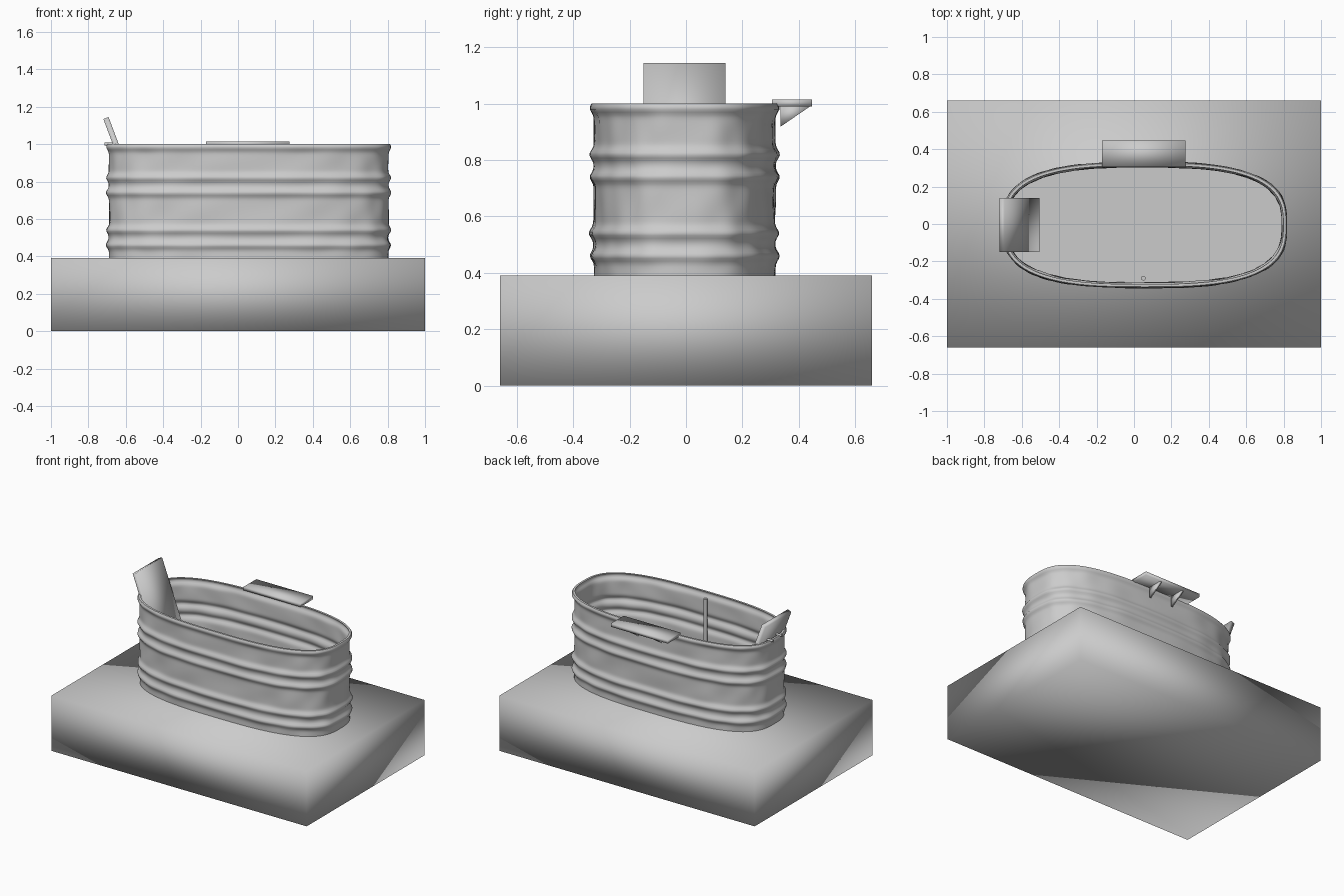
import bpy, bmesh, math
from mathutils import Vector

cube = bpy.data.objects.get("Cube")
if cube:
    bpy.data.objects.remove(cube, do_unlink=True)

grey = bpy.data.materials.new("plain_grey")
grey.use_nodes = True
GREY = (0.6, 0.6, 0.6, 1)
grey.diffuse_color = GREY
grey.node_tree.nodes["Principled BSDF"].inputs["Base Color"].default_value = GREY


def finish(name, bm, smooth_angle=None):
    """Turn a bmesh into a smooth object; an angle keeps sharper edges crisp."""
    bmesh.ops.recalc_face_normals(bm, faces=bm.faces)
    mesh = bpy.data.meshes.new(name)
    bm.to_mesh(mesh)
    bm.free()
    mesh.materials.append(grey)
    obj = bpy.data.objects.new(name, mesh)
    bpy.context.collection.objects.link(obj)
    mesh.shade_smooth()
    if smooth_angle:
        mesh.set_sharp_from_angle(angle=math.radians(smooth_angle))
    return obj


def prism(name, outline, axis, start, end):
    """Extrude a 2D outline along x or y."""
    bm = bmesh.new()
    place = (lambda p: (start, *p)) if axis == "x" else (lambda p: (p[0], start, p[1]))
    face = bm.faces.new([bm.verts.new(place(p)) for p in outline])
    moved = bmesh.ops.extrude_face_region(bm, geom=[face])["geom"]
    step = Vector((end - start, 0, 0) if axis == "x" else (0, end - start, 0))
    bmesh.ops.translate(bm, vec=step, verts=[v for v in moved if isinstance(v, bmesh.types.BMVert)])
    return finish(name, bm)


def rod(name, a, b, radius):
    a, b = Vector(a), Vector(b)
    bm = bmesh.new()
    bmesh.ops.create_cone(bm, cap_ends=True, segments=16, radius1=radius,
                          radius2=radius, depth=(b - a).length)
    obj = finish(name, bm, 40)
    obj.location = (a + b) / 2
    obj.rotation_mode = "QUATERNION"
    obj.rotation_quaternion = (b - a).to_track_quat("Z", "Y")
    return obj


# Plinth
prism("plinth", [(-0.66, 0), (0.66, 0), (0.66, 0.39), (-0.66, 0.39)], "x", -1, 1)

# Soft-sided tub: rounded oblong rings with bulging bands and faint creases
BASE, RIM, WALL, FLOOR = 0.39, 1.0, 0.014, 0.41
BANDS = (0.46, 0.54, 0.74, 0.82, 0.985)
SEGMENTS, ROWS = 144, 60


def power(v, p):
    return math.copysign(abs(v) ** p, v)


def wall_offset(t, z):
    bulge = sum(0.015 * math.exp(-((z - band) / 0.02) ** 2) for band in BANDS)
    crease = (math.sin(7 * t + 22 * z) + math.sin(13 * t - 31 * z + 1)
              + math.sin(19 * t + 9 * z + 2)) * 0.0012
    fade = min(1, (z - BASE) / 0.05, (RIM - z) / 0.05)
    return bulge - 0.008 + crease * fade


def ring(bm, z, inset):
    verts = []
    for i in range(SEGMENTS):
        t = math.tau * i / SEGMENTS
        grow = wall_offset(t, z) - inset
        x = 0.057 + (0.755 + grow) * power(math.cos(t), 0.7)
        y = -0.005 + (0.33 + grow) * power(math.sin(t), 0.7)
        verts.append(bm.verts.new((x, y, z)))
    return verts


bm = bmesh.new()
levels = [BASE + (RIM - BASE) * i / ROWS for i in range(ROWS + 1)]
rings = [ring(bm, z, 0) for z in levels]
rings += [ring(bm, z, WALL) for z in reversed(levels) if z >= FLOOR]
for low, high in zip(rings, rings[1:]):
    for i in range(SEGMENTS):
        j = (i + 1) % SEGMENTS
        bm.faces.new((low[i], low[j], high[j], high[i]))
bm.faces.new(rings[0])
bm.faces.new(rings[-1])
finish("tub", bm, 50)

# Leaning backrest with two fixing pins over the rim
prism("backrest", [(-0.72, 1.134), (-0.692, 1.145), (-0.505, 0.645), (-0.533, 0.634)],
      "y", -0.15, 0.14)
for side in (-1, 1):
    rod("backrest_pin", (-0.715, side * 0.05 - 0.005, 1.0), (-0.65, side * 0.05 - 0.005, 1.0), 0.008)

# Side shelf on triangular brackets
prism("shelf", [(0.305, 0.99), (0.447, 0.99), (0.447, 1.014), (0.305, 1.014)], "x", -0.17, 0.275)
for x in (-0.035, 0.145):
    prism("shelf_bracket", [(0.335, 0.99), (0.44, 0.99), (0.335, 0.918)], "x", x - 0.008, x + 0.008)

# Upright pipe inside the tub
rod("pipe", (0.05, -0.29, FLOOR - 0.005), (0.05, -0.29, 0.967), 0.012)
